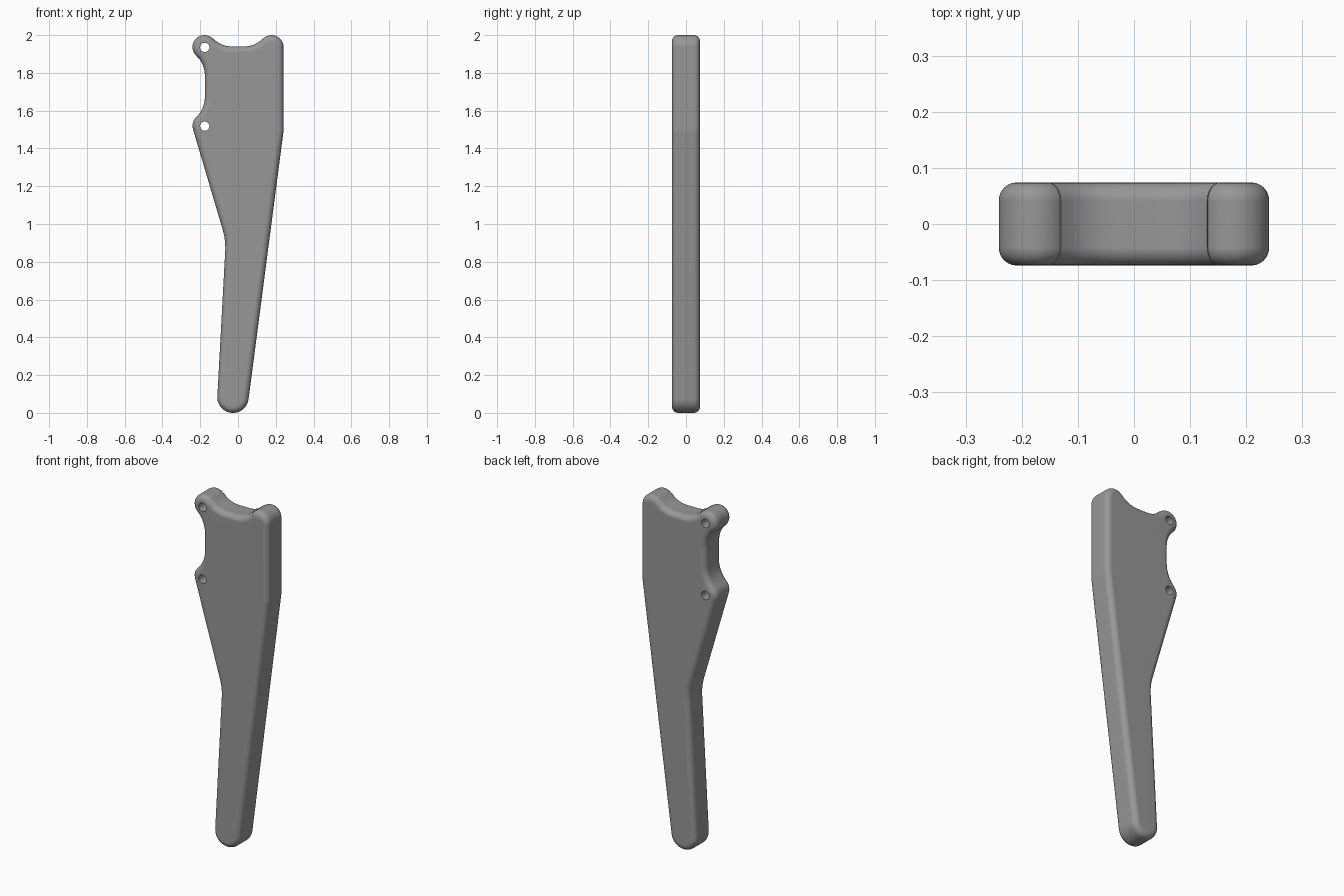
import bpy, bmesh
from math import sin, cos, pi, radians

if "Cube" in bpy.data.objects:
    bpy.data.objects.remove(bpy.data.objects["Cube"])

HALF, ROUND, STEPS = 0.074, 0.032, 6      # half thickness, edge rounding

# Outline as tangent arcs, counter-clockwise: cx, cz, radius, start deg, end deg
ARCS = [
    (0.178, 1.937, 0.063, 0, 137.3),         # top right lug
    (0.035, 2.070, 0.130, -42.7, -90),       # top scoop
    (-0.035, 2.070, 0.130, -90, -137.3),
    (-0.178, 1.937, 0.063, 42.7, 226.3),     # upper pin lug
    (-0.325, 1.784, 0.150, 46.3, 0),         # side scoop
    (-0.325, 1.674, 0.150, 0, -46.3),
    (-0.178, 1.520, 0.063, 133.7, 196.5),    # lower pin lug
    (-0.367, 0.879, 0.300, 16.5, -3.1),      # knee
    (-0.0265, 0.083, 0.083, 176.9, 352.6),   # rounded foot
    (0.141, 1.498, 0.100, -7.4, 0),          # right corner
]
HOLES = [(-0.176, 1.935), (-0.176, 1.518)]
HOLE_R = 0.0245


def outline(inset):
    """Outline points moved inward: convex arcs shrink, hollow arcs grow."""
    pts = []
    for cx, cz, r, a, b in ARCS:
        n = max(3, int(abs(b - a) / 8))
        rad = r - inset if b > a else r + inset
        for i in range(n + 1):
            t = radians(a + (b - a) * i / n)
            pts.append((cx + rad * cos(t), cz + rad * sin(t)))
    return pts


def add_loop(bm, pts, y):
    return [bm.verts.new((x, y, z)) for x, z in pts]


def bridge(bm, a, b):
    n = len(a)
    for i in range(n):
        j = (i + 1) % n
        bm.faces.new((a[i], a[j], b[j], b[i]))


bm = bmesh.new()

# Rounded rim, front to back
front = []
for i in range(STEPS + 1):
    t = pi / 2 * i / STEPS
    front.append((ROUND * (1 - sin(t)), -HALF + ROUND * (1 - cos(t))))
sections = front + [(d, -y) for d, y in reversed(front)]
loops = [add_loop(bm, outline(d), y) for d, y in sections]
for a, b in zip(loops, loops[1:]):
    bridge(bm, a, b)

# Pin holes through the plate
for hx, hz in HOLES:
    circle = [(hx + HOLE_R * cos(2 * pi * i / 32), hz + HOLE_R * sin(2 * pi * i / 32))
              for i in range(32)]
    bridge(bm, add_loop(bm, circle, -HALF), add_loop(bm, circle, HALF))

# Weld the points where neighbouring arcs meet
bmesh.ops.remove_doubles(bm, verts=bm.verts, dist=0.0015)

# Flat front and back faces around the holes
for side in (-1, 1):
    edges = [e for e in bm.edges if e.is_boundary
             and all(abs(v.co.y - side * HALF) < 1e-4 for v in e.verts)]
    bmesh.ops.triangle_fill(bm, edges=edges, use_beauty=True, normal=(0, side, 0))
bmesh.ops.recalc_face_normals(bm, faces=bm.faces)

mesh = bpy.data.meshes.new("handle_plate")
bm.to_mesh(mesh)
bm.free()
plate = bpy.data.objects.new("handle_plate", mesh)
bpy.context.collection.objects.link(plate)

# Dark grey colour
grey = bpy.data.materials.new("dark_grey")
grey.diffuse_color = (0.31, 0.31, 0.31, 1)
grey.use_nodes = True
grey.node_tree.nodes["Principled BSDF"].inputs["Base Color"].default_value = grey.diffuse_color
mesh.materials.append(grey)

# Smooth rim, flat faces
bpy.context.view_layer.objects.active = plate
plate.select_set(True)
bpy.ops.object.shade_smooth_by_angle(angle=radians(35))
weighted = plate.modifiers.new("flat_faces", 'WEIGHTED_NORMAL')
weighted.keep_sharp = True
